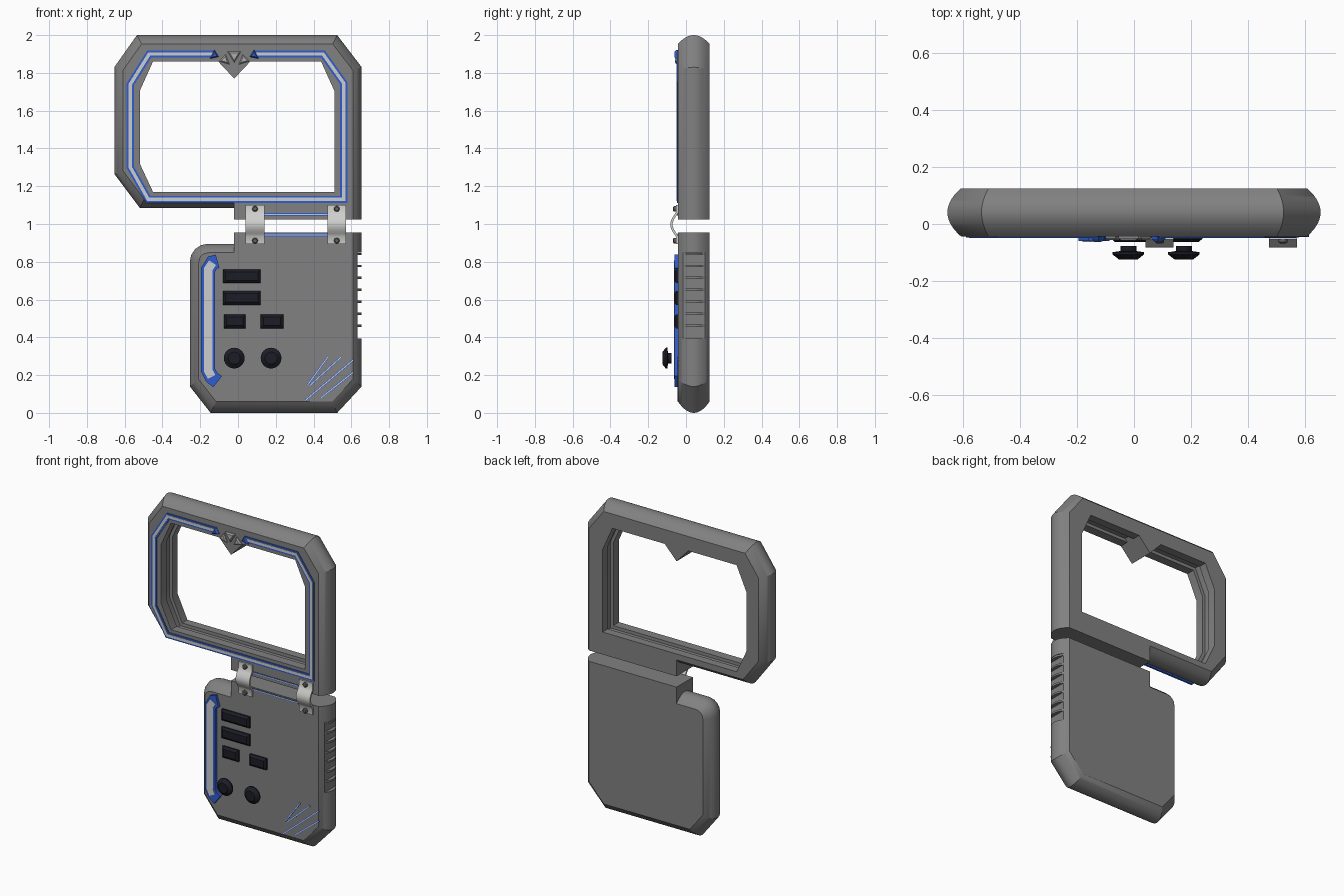
import bpy, bmesh, math
from mathutils import Vector

if "Cube" in bpy.data.objects:
    bpy.data.objects.remove(bpy.data.objects["Cube"])

FRONT, BACK = -0.043, 0.125


def mat(name, c):
    m = bpy.data.materials.new(name)
    m.diffuse_color = (*c, 1)
    m.use_nodes = True
    m.node_tree.nodes["Principled BSDF"].inputs["Base Color"].default_value = m.diffuse_color
    return m


GREY = mat("body grey", (0.22, 0.22, 0.22))
LIGHT = mat("light trim", (0.60, 0.61, 0.63))
BLUE = mat("blue trim", (0.03, 0.11, 0.62))
DARK = mat("dark controls", (0.012, 0.012, 0.02))
METAL = mat("hinge metal", (0.62, 0.62, 0.61))
SCREW = mat("screw grey", (0.13, 0.13, 0.13))
GEM = mat("emblem grey", (0.42, 0.42, 0.42))


def finish(bm, name, m, angle=30):
    bmesh.ops.recalc_face_normals(bm, faces=bm.faces)
    me = bpy.data.meshes.new(name)
    bm.to_mesh(me)
    bm.free()
    ob = bpy.data.objects.new(name, me)
    bpy.context.collection.objects.link(ob)
    me.materials.append(m)
    bpy.ops.object.select_all(action='DESELECT')
    ob.select_set(True)
    bpy.context.view_layer.objects.active = ob
    if angle:
        bpy.ops.object.shade_smooth_by_angle(angle=math.radians(angle))
    return ob


def inset(pts, d):
    """Move every edge of a counter-clockwise outline inward by its own distance."""
    n = len(pts)
    d = d if isinstance(d, list) else [d] * n
    P = [Vector(p) for p in pts]
    N = []
    for i in range(n):
        e = (P[(i + 1) % n] - P[i]).normalized()
        N.append(Vector((-e.y, e.x)))
    out = []
    for i in range(n):
        a, b, da, db = N[i - 1], N[i], d[i - 1], d[i]
        det = a.x * b.y - a.y * b.x
        v = a * da if abs(det) < 1e-4 else Vector(((da * b.y - db * a.y) / det, (a.x * db - b.x * da) / det))
        out.append(tuple(P[i] + v))
    return out


def loft(name, layers, m, angle=30):
    """Stack of (y, outline) rings, capped at both ends."""
    bm = bmesh.new()
    rings = [[bm.verts.new((x, y, z)) for x, z in pts] for y, pts in layers]
    n = len(rings[0])
    for a, b in zip(rings, rings[1:]):
        for i in range(n):
            j = (i + 1) % n
            bm.faces.new((a[i], a[j], b[j], b[i]))
    bm.faces.new(rings[0])
    bm.faces.new(rings[-1])
    return finish(bm, name, m, angle)


def shell(name, pts, d):
    mid, half = (FRONT + BACK) / 2, (BACK - FRONT) / 2
    us = [k / 7 for k in range(-7, 8)]
    return loft(name, [(mid + half * u, inset(pts, [e * u * u for e in d])) for u in us], GREY)


def cut(ob, cutter):
    cutter.hide_render = True
    bpy.ops.object.select_all(action='DESELECT')
    bpy.context.view_layer.objects.active = ob
    ob.select_set(True)
    md = ob.modifiers.new("cut", 'BOOLEAN')
    md.object, md.operation, md.solver = cutter, 'DIFFERENCE', 'EXACT'
    bpy.ops.object.modifier_apply(modifier=md.name)
    bpy.data.objects.remove(cutter)
    bpy.ops.object.shade_smooth_by_angle(angle=math.radians(30))


def ribbon(name, path, w, lo, hi, m, axis='y', angle=30):
    """Flat strip of width w along a path, extruded from lo to hi along an axis."""
    P = [Vector(p) for p in path]
    bm = bmesh.new()
    sec = []
    for i, p in enumerate(P):
        t0 = (P[i] - P[i - 1]).normalized() if i else (P[1] - P[0]).normalized()
        t1 = (P[i + 1] - P[i]).normalized() if i < len(P) - 1 else t0
        t = (t0 + t1).normalized()
        s = Vector((-t.y, t.x)) * (w / 2 / t.dot(t0))
        q = [(p - s, lo), (p + s, lo), (p + s, hi), (p - s, hi)]
        sec.append([bm.verts.new((a.x, k, a.y) if axis == 'y' else (k, a.x, a.y)) for a, k in q])
    for a, b in zip(sec, sec[1:]):
        for i in range(4):
            j = (i + 1) % 4
            bm.faces.new((a[i], a[j], b[j], b[i]))
    bm.faces.new(sec[0])
    bm.faces.new(sec[-1])
    return finish(bm, name, m, angle)


def rect(x0, x1, z0, z1):
    return [(x0, z0), (x1, z0), (x1, z1), (x0, z1)]


def circle(x, z, r, n=24):
    return [(x + r * math.cos(2 * math.pi * i / n), z + r * math.sin(2 * math.pi * i / n)) for i in range(n)]


# Upper screen frame, with square hinge tab edges
frame_pts = [(-0.52, 1.085), (-0.02, 1.085), (-0.02, 1.025), (0.655, 1.025), (0.655, 1.83),
             (0.525, 2.0), (-0.535, 2.0), (-0.655, 1.83), (-0.655, 1.265)]
e = 0.047
frame = shell("screen_frame", frame_pts, [e, 0, 0, e, e, e, e, e, e])
hole = [(-0.45, 1.17), (0.51, 1.17), (0.51, 1.705), (0.44, 1.86), (0.065, 1.86), (-0.02, 1.77),
        (-0.105, 1.86), (-0.45, 1.86), (-0.52, 1.705), (-0.52, 1.32)]
wide = inset(hole, [-0.02] * 4 + [0, 0] + [-0.02] * 4)
cut(frame, loft("hole_cutter", [(-0.3, hole), (0.015, hole), (0.016, wide), (0.07, wide),
                                (0.071, hole), (0.4, hole)], GREY))

# Lower body with rounded shoulder
arc = [(-0.16 - 0.095 * math.sin(a), 0.80 + 0.095 * math.cos(a)) for a in [math.pi / 8 * k for k in range(5)]]
body_pts = [(-0.145, 0), (0.525, 0), (0.655, 0.14), (0.655, 0.955), (-0.02, 0.955), (-0.02, 0.895)] + arc + [(-0.255, 0.14)]
body = shell("lower_body", body_pts, [0.06, 0.06, e, 0, 0] + [e] * 6 + [0.06])

# Side grip recess and ribs
cut(body, loft("grip_cutter", [(-0.017, rect(0.632, 0.8, 0.395, 0.85)), (0.1, rect(0.632, 0.8, 0.395, 0.85))], GREY))
for k in range(7):
    z = 0.462 + k * 0.0632
    loft("grip_rib", [(y, rect(0.62, 0.655 - 0.035 * ((y - 0.042) / 0.07) ** 2, z - 0.006, z + 0.006))
                      for y in (-0.017, 0.005, 0.025, 0.042, 0.06, 0.08, 0.1)], GREY)

# Frame light strip, blue border under a light core
loop = [(-0.12, 1.90), (-0.47, 1.90), (-0.57, 1.74), (-0.57, 1.30), (-0.475, 1.13),
        (0.56, 1.13), (0.56, 1.745), (0.45, 1.90), (0.08, 1.90)]
ribbon("frame_strip_border", loop, 0.038, FRONT + 0.01, FRONT - 0.004, BLUE)
ribbon("frame_strip_core", loop, 0.018, FRONT, FRONT - 0.007, LIGHT)

# Arrow ends and emblem, mirrored about the notch
for s in (-1, 1):
    def side(pts):
        q = [(-0.02 + s * x, z) for x, z in pts]
        return q if s > 0 else q[::-1]
    arrow = side([(0.082, 1.885), (0.13, 1.875), (0.105, 1.922)])
    loft("strip_arrow", [(FRONT + 0.005, arrow), (-0.052, arrow), (-0.062, inset(arrow, 0.006))], BLUE, 0)
    tri = side([(0.025, 1.845), (0.08, 1.862), (0.045, 1.898)])
    loft("emblem_side", [(FRONT + 0.005, tri), (-0.05, tri), (-0.057, inset(tri, 0.006))], GEM, 0)
tri = [(-0.02, 1.855), (0.015, 1.912), (-0.055, 1.912)]
loft("emblem_centre", [(FRONT + 0.005, tri), (-0.05, tri), (-0.058, inset(tri, 0.006))], GEM, 0)

# Lower body bracket light
bracket = [(-0.108, 0.803), (-0.135, 0.795), (-0.158, 0.76), (-0.158, 0.225), (-0.14, 0.19), (-0.108, 0.165)]
ribbon("bracket_border", bracket, 0.074, FRONT + 0.005, -0.060, BLUE)
ribbon("bracket_core", bracket[1:-1], 0.044, FRONT, -0.064, LIGHT)

# Hinge straps with screws
strap = [(-0.048, 0.895), (-0.048, 0.935)]
strap += [(-0.05 - 0.027 * math.sin(math.pi * k / 10), 0.94 + 0.115 * k / 10) for k in range(1, 10)]
strap += [(-0.048, 1.06), (-0.048, 1.10)]
for x in (0.09, 0.523):
    ribbon("hinge_strap", strap, 0.012, x - 0.049, x + 0.049, METAL, 'x', 40)
    for z in (0.912, 1.08):
        loft("hinge_screw", [(FRONT, circle(x, z, 0.015, 16)), (-0.064, circle(x, z, 0.015, 16)),
                             (-0.068, circle(x, z, 0.010, 16))], SCREW)

# Thin lines between the hinges
for z in (0.942, 1.05):
    line = [(0.13, z), (0.48, z)]
    ribbon("hinge_line_border", line, 0.014, FRONT + 0.005, FRONT - 0.002, BLUE)
    ribbon("hinge_line_core", line, 0.006, FRONT, FRONT - 0.004, LIGHT)

# Push buttons
for x0, x1, z0, z1 in ((-0.08, 0.12, 0.687, 0.76), (-0.08, 0.12, 0.572, 0.645),
                       (-0.075, 0.04, 0.448, 0.522), (0.12, 0.24, 0.448, 0.522)):
    r = rect(x0, x1, z0, z1)
    loft("button", [(FRONT + 0.005, r), (-0.052, r), (-0.064, inset(r, 0.014))], DARK, 0)

# Round knobs
for x in (-0.02, 0.175):
    prof = [(-0.078, 0.028), (-0.095, 0.028), (-0.099, 0.055), (-0.107, 0.055), (-0.125, 0.032)]
    loft("knob", [(y, circle(x, 0.29, r)) for y, r in prof], DARK)

# Diagonal speaker lines
for a, b in (((0.355, 0.065), (0.61, 0.28)), ((0.38, 0.145), (0.545, 0.295)),
             ((0.44, 0.08), (0.61, 0.215)), ((0.37, 0.15), (0.475, 0.295))):
    ribbon("speaker_line_border", [a, b], 0.011, FRONT + 0.005, FRONT - 0.002, BLUE)
    ribbon("speaker_line_core", [a, b], 0.005, FRONT, FRONT - 0.003, LIGHT)
